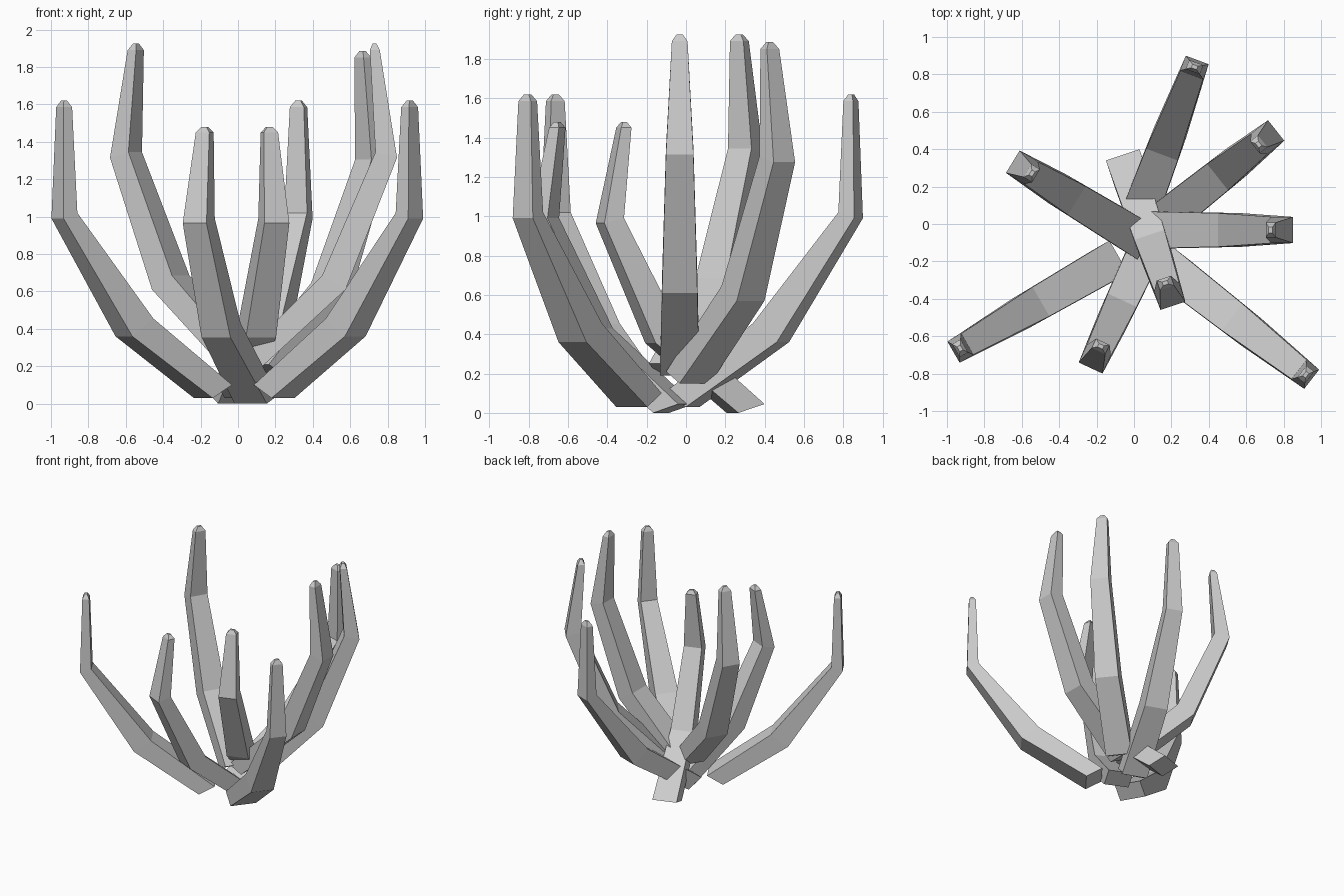
import bpy, bmesh
from math import radians, cos, sin

cube = bpy.data.objects.get("Cube")
if cube:
    bpy.data.objects.remove(cube)

grey = bpy.data.materials.new("plain_grey")
grey.use_nodes = True
colour = (0.6, 0.6, 0.6, 1)
grey.diffuse_color = colour
grey.node_tree.nodes["Principled BSDF"].inputs["Base Color"].default_value = colour

# Arm profiles: (outer reach, outer z, inner reach, inner z, width) per ring,
# with reach measured from the outer corner of the upper bend
WIDE = [(-.90, .03, -1.02, .10, .20), (-.41, .36, -.54, .455, .18),
        (0, .99, -.085, 1.02, .13), (-.015, 1.585, -.067, 1.585, .08),
        (-.03, 1.62, -.05, 1.62, .03)]
TALL = [(-.73, .19, -.84, .25, .20), (-.275, .61, -.40, .685, .18),
        (0, 1.315, -.115, 1.345, .14), (-.092, 1.89, -.145, 1.89, .08),
        (-.11, 1.925, -.13, 1.925, .03)]
SHORT = [(-.71, 0, -.85, .045, .19), (-.27, .355, -.40, .43, .17),
         (0, .965, -.105, .99, .14), (-.10, 1.45, -.155, 1.45, .08),
         (-.118, 1.48, -.138, 1.48, .03)]


def arm(name, profile, x, y, angle, lift=0):
    """Bent, tapering square bar that leans out along the given heading."""
    c, s = cos(radians(angle)), sin(radians(angle))
    bm = bmesh.new()
    rings = []
    for ro, zo, ri, zi, w in profile:
        corners = [(ro, -w / 2, zo), (ro, w / 2, zo), (ri, w / 2, zi), (ri, -w / 2, zi)]
        rings.append([bm.verts.new((x + r * c - t * s, y + r * s + t * c, z + lift))
                      for r, t, z in corners])
    for a, b in zip(rings, rings[1:]):
        for i in range(4):
            j = (i + 1) % 4
            bm.faces.new((a[i], a[j], b[j], b[i]))
    bm.faces.new(rings[0][::-1])
    bm.faces.new(rings[-1])
    bmesh.ops.recalc_face_normals(bm, faces=bm.faces)
    mesh = bpy.data.meshes.new(name)
    bm.to_mesh(mesh)
    bm.free()
    mesh.materials.append(grey)
    bpy.context.collection.objects.link(bpy.data.objects.new(name, mesh))


# Wide arms
arm("back_arm", WIDE, .338, .877, 69.5)
arm("front_left_arm", WIDE, .95, -.83, -38)
arm("front_right_arm", WIDE, -.965, -.685, 210)
# Tall arms
arm("left_arm", TALL, .85, -.032, 0)
arm("back_left_arm", TALL, .76, .50, 38.5, -.04)
arm("back_right_arm", TALL, -.648, .333, 148.7)
# Short arms
arm("inner_front_arm", SHORT, .208, -.437, -71.6)
arm("outer_front_arm", SHORT, -.232, -.77, 245)
